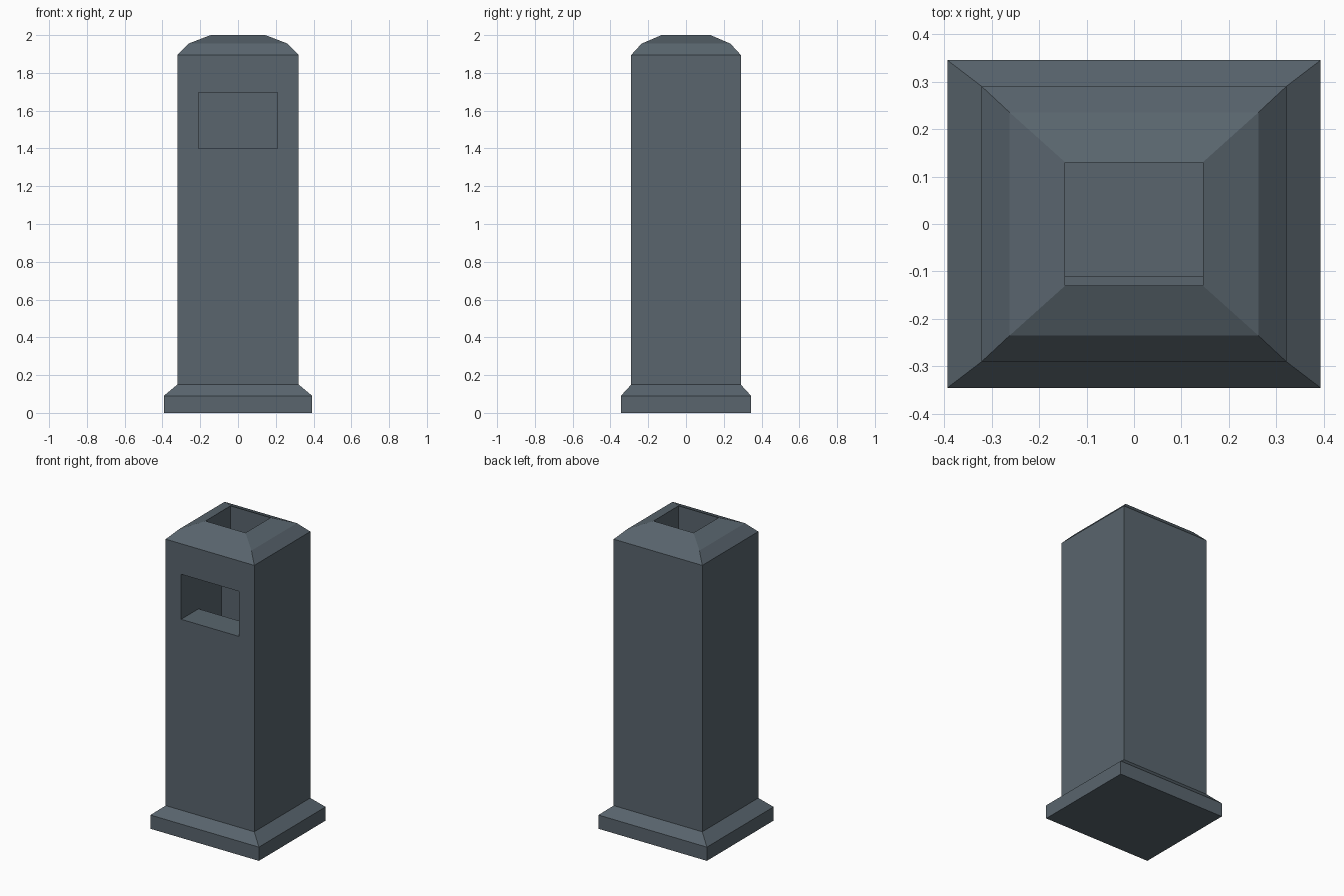
import bpy, bmesh

if "Cube" in bpy.data.objects:
    bpy.data.objects.remove(bpy.data.objects["Cube"])

# Painted slate metal
slate = bpy.data.materials.new("slate_paint")
slate.diffuse_color = (0.1, 0.13, 0.155, 1)
slate.use_nodes = True
slate.node_tree.nodes["Principled BSDF"].inputs["Base Color"].default_value = slate.diffuse_color


def loft(name, rings):
    """Solid made of stacked closed loops of points, capped at both ends."""
    bm = bmesh.new()
    loops = [[bm.verts.new(p) for p in ring] for ring in rings]
    n = len(loops[0])
    for a, b in zip(loops, loops[1:]):
        for i in range(n):
            j = (i + 1) % n
            bm.faces.new((a[i], a[j], b[j], b[i]))
    bm.faces.new(loops[0][::-1])
    bm.faces.new(loops[-1])
    bmesh.ops.recalc_face_normals(bm, faces=bm.faces[:])
    mesh = bpy.data.meshes.new(name)
    bm.to_mesh(mesh)
    bm.free()
    obj = bpy.data.objects.new(name, mesh)
    bpy.context.collection.objects.link(obj)
    return obj


def rectangle(hx, hy, z):
    return [(-hx, -hy, z), (hx, -hy, z), (hx, hy, z), (-hx, hy, z)]


def cut(target, cutter):
    cutter.hide_render = True
    cutter.hide_set(True)
    mod = target.modifiers.new(cutter.name, 'BOOLEAN')
    mod.operation = 'DIFFERENCE'
    mod.solver = 'EXACT'
    mod.object = cutter


# Bin body: plinth, shaft and bevelled cap
body = loft("bin_body", [rectangle(*r) for r in (
    (0.393, 0.345, 0), (0.393, 0.345, 0.09), (0.321, 0.29, 0.15),
    (0.321, 0.29, 1.895), (0.262, 0.235, 1.955), (0.145, 0.13, 2.0))])
body.data.materials.append(slate)

# Front slot with its sill, dropping into the inner container
profile = [(-0.4, 1.4), (-0.11, 1.4), (-0.11, 0.15),
           (0.13, 0.15), (0.13, 1.695), (-0.4, 1.695)]
cut(body, loft("slot_cutter", [[(x, y, z) for y, z in profile] for x in (-0.209, 0.209)]))

# Opening in the cap, running down into the container
cut(body, loft("top_opening_cutter", [rectangle(0.145, 0.13, 1.6), rectangle(0.145, 0.13, 2.1)]))
